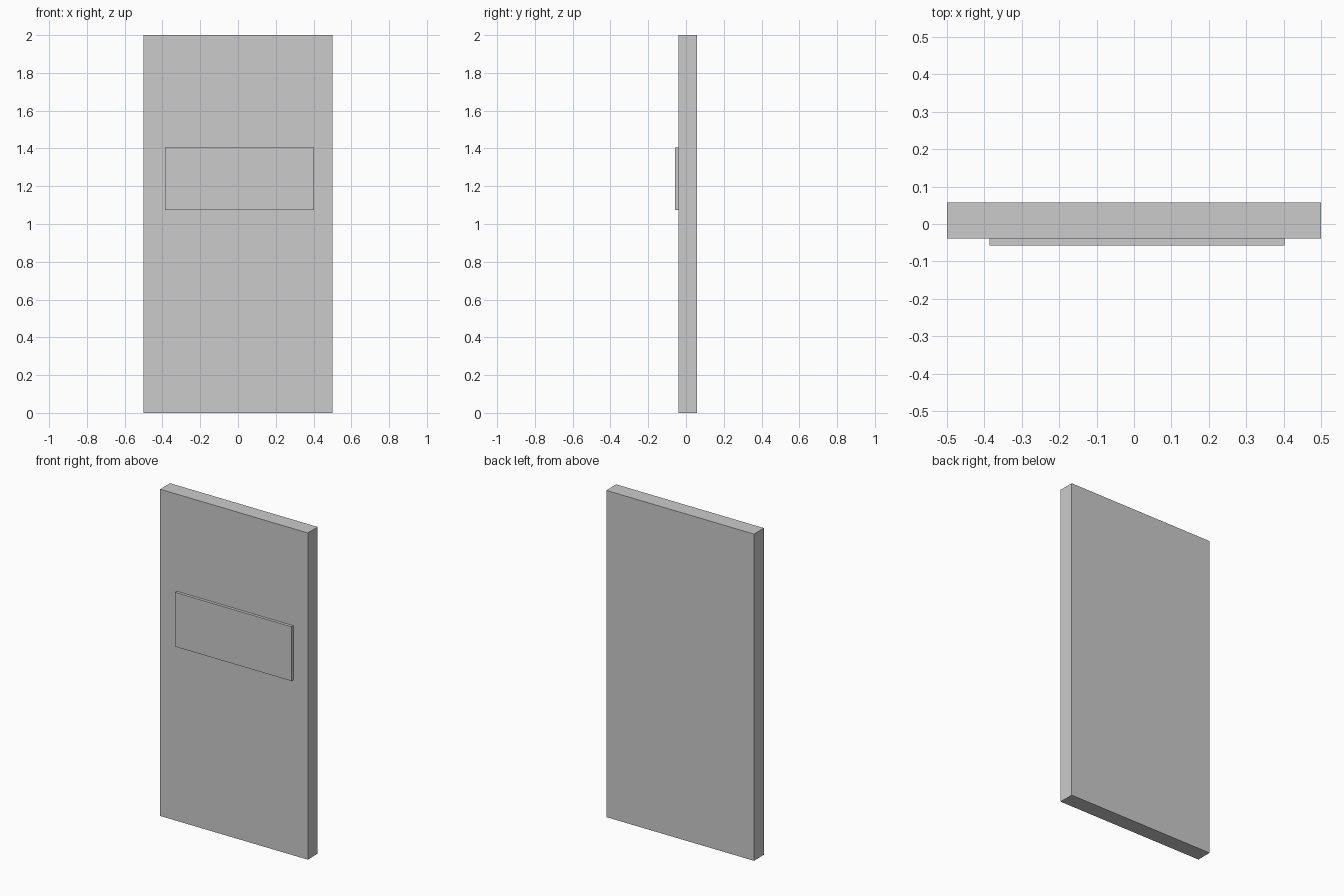
import bpy

if "Cube" in bpy.data.objects:
    bpy.data.objects.remove(bpy.data.objects["Cube"])


def box(name, x, y, z):
    """Axis-aligned box from (min, max) ranges."""
    bpy.ops.mesh.primitive_cube_add(size=1)
    ob = bpy.context.object
    ob.name = name
    ranges = (x, y, z)
    for v in ob.data.vertices:
        v.co = [r[0] if c < 0 else r[1] for c, r in zip(v.co, ranges)]
    return ob


# Upright slab
box("door_slab", (-0.5, 0.5), (-0.039, 0.057), (0.0, 2.0))

# Thin plate mounted on the front face
box("front_plate", (-0.386, 0.402), (-0.057, -0.039), (1.074, 1.406))
